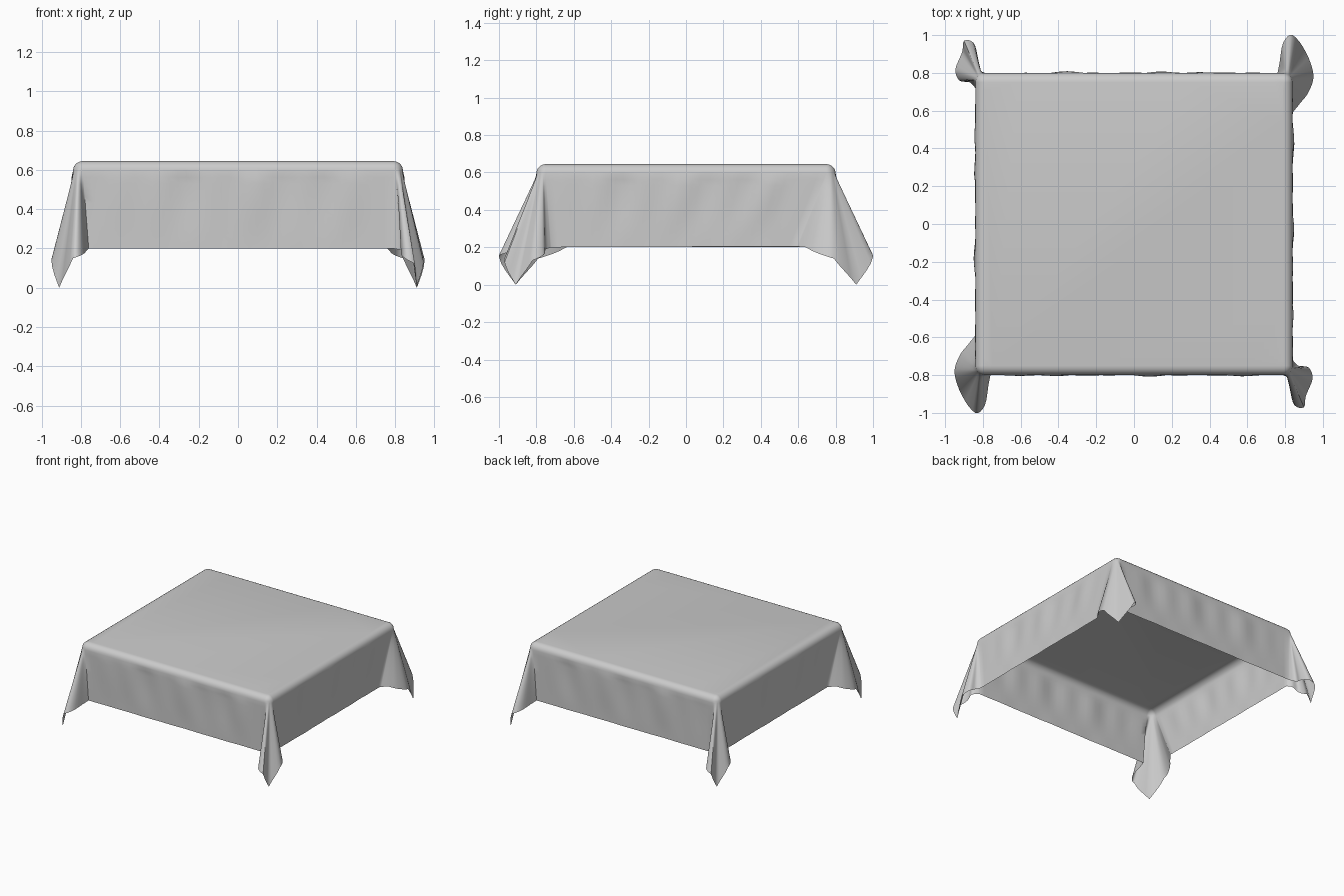
import bpy, bmesh, math
from mathutils import Vector

if "Cube" in bpy.data.objects:
    bpy.data.objects.remove(bpy.data.objects["Cube"], do_unlink=True)

TOP, R = 0.645, 0.05            # table height, edge rounding
IX, IY = 0.79, 0.75             # flat top half sizes
HX, HY = 0.84, 0.79             # origin of the corner hem shapes
STEPS, ROWS, PANEL = 4, 12, 36

# Hem of each corner fold: outward x, outward y, height
NARROW = [(0, -.07, .2), (.03, -.04, .19), (.085, -.03, .16), (.105, .03, .13),
          (.07, .12, 0), (.06, .18, .12), (.01, .17, .15), (-.01, .1, .17),
          (0, .04, .19), (-.05, .01, .2)]
WIDE = [(0, -.2, .205), (.04, -.15, .2), (.085, -.09, .17), (.11, 0, .14),
        (.07, .12, 0), (0, .21, .15), (-.05, .17, .17), (-.07, .06, .19),
        (-.08, .01, .2)]


def smooth_path(points):
    """Rounded path in plan with straight height changes."""
    pts = [Vector(p) for p in points]
    out = []
    for i in range(len(pts) - 1):
        a, b, c, d = (pts[min(max(i + k, 0), len(pts) - 1)] for k in (-1, 0, 1, 2))
        for s in range(STEPS):
            t = s / STEPS
            p = 0.5 * (2 * b + (c - a) * t + (2 * a - 5 * b + 4 * c - d) * t ** 2
                       + (3 * b - a - 3 * c + d) * t ** 3)
            p.z = b.z + (c.z - b.z) * t
            out.append(p)
    return out + [pts[-1]]


def corner(sx, sy, hem):
    """Columns of (flat top point, outward direction, hem point, wrinkle)."""
    path = smooth_path(hem)
    cols = []
    for i, p in enumerate(path):
        ang = math.pi / 2 * i / (len(path) - 1)
        cols.append((Vector((sx * IX, sy * IY, TOP)),
                     Vector((sx * math.cos(ang), sy * math.sin(ang), 0)),
                     Vector((sx * (HX + p.x), sy * (HY + p.y), p.z)), 0))
    return cols if sx * sy > 0 else cols[::-1]


def panel(a, b, seed):
    """Straight hanging side between two corner columns."""
    cols = []
    for i in range(1, PANEL):
        t = i / PANEL
        fade = min(1, 6 * t, 6 * (1 - t))
        wrinkle = fade * 0.006 * (math.sin(17 * t + seed) + math.sin(41 * t + 2 * seed))
        cols.append((a[0].lerp(b[0], t), a[1], a[2].lerp(b[2], t), wrinkle))
    return cols


def column_points(col):
    """Rounded edge followed by the hanging drop."""
    inner, out, hem, wrinkle = col
    pts = [inner + out * R * math.sin(a) - Vector((0, 0, R * (1 - math.cos(a))))
           for a in (math.pi / 2 * k / 5 for k in range(6))]
    edge = pts[-1]
    for k in range(1, ROWS + 1):
        f = k / ROWS
        ripple = wrinkle * math.sin(math.pi * (0.15 + 0.7 * f)) * math.cos(2 * f)
        pts.append(edge.lerp(hem, f) + out * ripple)
    return pts


# Whole perimeter
corners = [corner(1, -1, NARROW), corner(1, 1, WIDE),
           corner(-1, 1, NARROW), corner(-1, -1, WIDE)]
columns = []
for i, c in enumerate(corners):
    columns += c + panel(c[-1], corners[(i + 1) % 4][0], i * 1.7)

# Cloth skirt
bm = bmesh.new()
grid = [[bm.verts.new(p) for p in column_points(c)] for c in columns]
for left, right in zip(grid, grid[1:] + grid[:1]):
    for k in range(len(left) - 1):
        bm.faces.new((left[k], left[k + 1], right[k + 1], right[k]))

# Flat top
bm.faces.new([g[0] for g in grid])
bmesh.ops.remove_doubles(bm, verts=bm.verts, dist=0.0002)
bmesh.ops.recalc_face_normals(bm, faces=bm.faces)
top_face = max(bm.faces, key=lambda f: f.calc_area())
if top_face.normal.z < 0:
    bmesh.ops.reverse_faces(bm, faces=bm.faces)

mesh = bpy.data.meshes.new("tablecloth")
bm.to_mesh(mesh)
bm.free()
cloth = bpy.data.objects.new("tablecloth", mesh)
bpy.context.collection.objects.link(cloth)

# Plain grey fabric
mat = bpy.data.materials.new("grey fabric")
mat.use_nodes = True
grey = (0.6, 0.6, 0.6, 1)
mat.diffuse_color = grey
mat.node_tree.nodes["Principled BSDF"].inputs["Base Color"].default_value = grey
mesh.materials.append(mat)

bpy.context.view_layer.objects.active = cloth
cloth.select_set(True)
bpy.ops.object.shade_smooth_by_angle(angle=math.radians(50))
